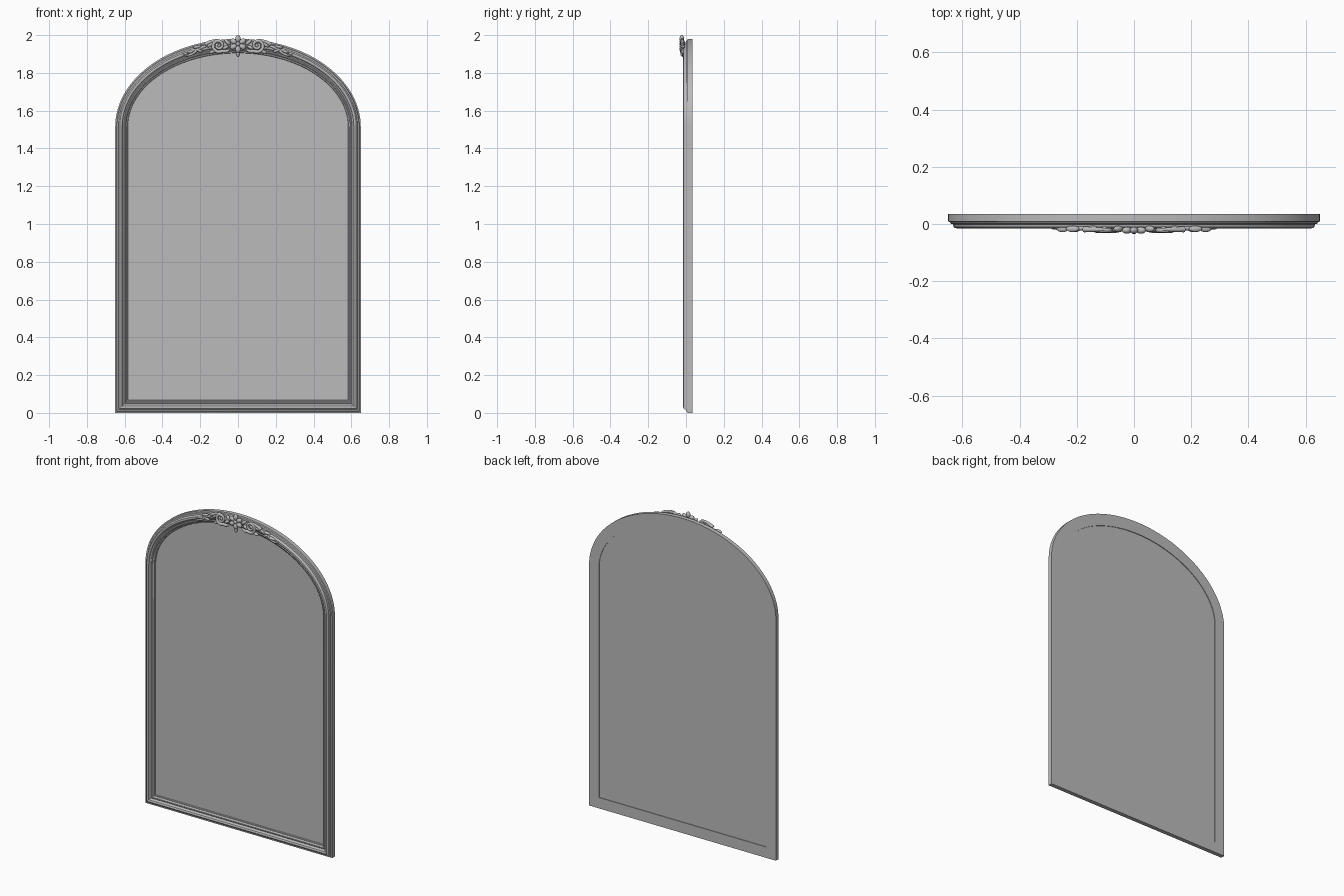
import bpy, bmesh, math
from mathutils import Matrix, Vector

cube = bpy.data.objects.get("Cube")
if cube:
    bpy.data.objects.remove(cube, do_unlink=True)

grey = bpy.data.materials.new("plain_grey")
grey.use_nodes = True
grey.diffuse_color = (0.5, 0.5, 0.5, 1)
grey.node_tree.nodes["Principled BSDF"].inputs["Base Color"].default_value = (0.5, 0.5, 0.5, 1)

HALF, SPRING, RISE, STEPS = 0.65, 1.515, 0.465, 64


def outline(d, y):
    """Arched outline, moved inwards by d."""
    pts = [Vector((-HALF + d, y, d)), Vector((HALF - d, y, d))]
    for i in range(STEPS + 1):
        a = math.pi * i / STEPS
        pts.append(Vector(((HALF - d) * math.cos(a), y, SPRING + (RISE - d * 1.12) * math.sin(a))))
    return pts


def finish(name, bm):
    bmesh.ops.recalc_face_normals(bm, faces=bm.faces)
    mesh = bpy.data.meshes.new(name)
    bm.to_mesh(mesh)
    bm.free()
    obj = bpy.data.objects.new(name, mesh)
    bpy.context.collection.objects.link(obj)
    mesh.materials.append(grey)
    bpy.ops.object.select_all(action='DESELECT')
    obj.select_set(True)
    bpy.context.view_layer.objects.active = obj
    bpy.ops.object.shade_smooth_by_angle(angle=math.radians(30))
    return obj


def loft(name, profile, closed):
    """Sweep an (inset, depth) profile round the arched outline."""
    bm = bmesh.new()
    rings = [[bm.verts.new(p) for p in outline(d, y)] for d, y in profile]
    n = len(rings[0])
    pairs = list(zip(rings, rings[1:]))
    if closed:
        pairs.append((rings[-1], rings[0]))
    else:
        bm.faces.new(rings[0])
        bm.faces.new(rings[-1])
    for r, s in pairs:
        for i in range(n):
            j = (i + 1) % n
            bm.faces.new((r[i], r[j], s[j], s[i]))
    return finish(name, bm)


# Moulded frame with stepped outer lip, rounded crown and inner bead
loft("frame", [
    (0, 0.035), (0, 0.009), (0.007, 0.007), (0.010, 0.001), (0.017, -0.001),
    (0.019, -0.009), (0.024, -0.014), (0.031, -0.015), (0.037, -0.012),
    (0.040, -0.005), (0.046, -0.001), (0.050, -0.004), (0.055, -0.003),
    (0.058, 0.003), (0.061, 0.006), (0.065, 0.007), (0.068, 0.018), (0.068, 0.035),
], True)

# Mirror panel, slightly recessed at the back
loft("mirror_panel", [(0.067, 0.014), (0.067, 0.031)], False)


def blob(bm, x, z, length, width, angle, y=-0.018, depth=0.012):
    """Flattened petal or bead lying on the frame."""
    m = (Matrix.Translation((x, y, z)) @ Matrix.Rotation(-angle, 4, 'Y')
         @ Matrix.Diagonal((length, depth, width, 1)))
    bmesh.ops.create_uvsphere(bm, u_segments=16, v_segments=10, radius=1, matrix=m)


# Rosette at the crown
CROWN = 1.953
bm = bmesh.new()
for i in range(6):
    a = math.pi / 2 + i * math.pi / 3
    blob(bm, 0.028 * math.cos(a), CROWN + 0.028 * math.sin(a), 0.019, 0.014, a, -0.022)
blob(bm, 0, CROWN, 0.012, 0.012, 0, -0.023)
blob(bm, 0, CROWN - 0.052, 0.016, 0.010, math.pi / 2)
finish("crown_rosette", bm)


def strand(name, pts, side, y=-0.019):
    """Tapered carved stem through (x, z, thickness) points."""
    data = bpy.data.curves.new(name, 'CURVE')
    data.dimensions = '3D'
    data.bevel_depth = 1
    data.bevel_resolution = 3
    data.resolution_u = 6
    data.use_fill_caps = True
    sp = data.splines.new('NURBS')
    sp.points.add(len(pts) - 1)
    sp.use_endpoint_u = True
    sp.order_u = 3
    for p, (x, z, r) in zip(sp.points, pts):
        p.co = (x * side, 0, z, 1)
        p.radius = r
    data.materials.append(grey)
    obj = bpy.data.objects.new(name, data)
    obj.location.y = y
    bpy.context.collection.objects.link(obj)


def volute(cx, cz, radius, start, turns, thick):
    """Points of a spiral winding inwards."""
    n = int(turns * 12)
    pts = []
    for i in range(n + 1):
        t = i / n
        a = start + t * turns * math.tau
        r = radius * (1 - 0.8 * t)
        pts.append((cx + r * math.cos(a), cz + r * math.sin(a), thick * (1 - 0.4 * t)))
    return pts


for side, label in ((1, "left"), (-1, "right")):
    # Large scroll beside the rosette, and the smaller one further out
    strand(label + "_large_scroll",
           [(0.045, 1.925, 0.005), (0.06, 1.912, 0.009)]
           + volute(0.103, 1.945, 0.036, -2.2, 1.6, 0.010), side, -0.022)
    strand(label + "_small_scroll",
           [(0.10, 1.975, 0.005), (0.14, 1.972, 0.009), (0.175, 1.95, 0.010)]
           + volute(0.172, 1.918, 0.021, 0.6, -1.4, 0.007), side)
    # Trailing stem that follows the arch
    strand(label + "_tail_stem",
           [(0.16, 1.945, 0.006), (0.20, 1.935, 0.009), (0.235, 1.905, 0.008),
            (0.26, 1.892, 0.006), (0.285, 1.892, 0.004), (0.29, 1.902, 0.002)], side, -0.015)
    # Leaves sprouting from the stems
    bm = bmesh.new()
    for x, z, length, width, angle in (
            (0.055, 1.962, 0.020, 0.010, 0.7), (0.065, 1.935, 0.018, 0.009, -0.5),
            (0.135, 1.912, 0.020, 0.009, -0.3), (0.145, 1.950, 0.022, 0.010, -0.6),
            (0.205, 1.918, 0.020, 0.008, 0.4), (0.215, 1.938, 0.024, 0.008, -0.2),
            (0.250, 1.912, 0.022, 0.007, -0.3), (0.103, 1.945, 0.011, 0.011, 0)):
        blob(bm, x * side, z, length, width, angle * side, -0.017, 0.011)
    finish(label + "_leaves", bm)
